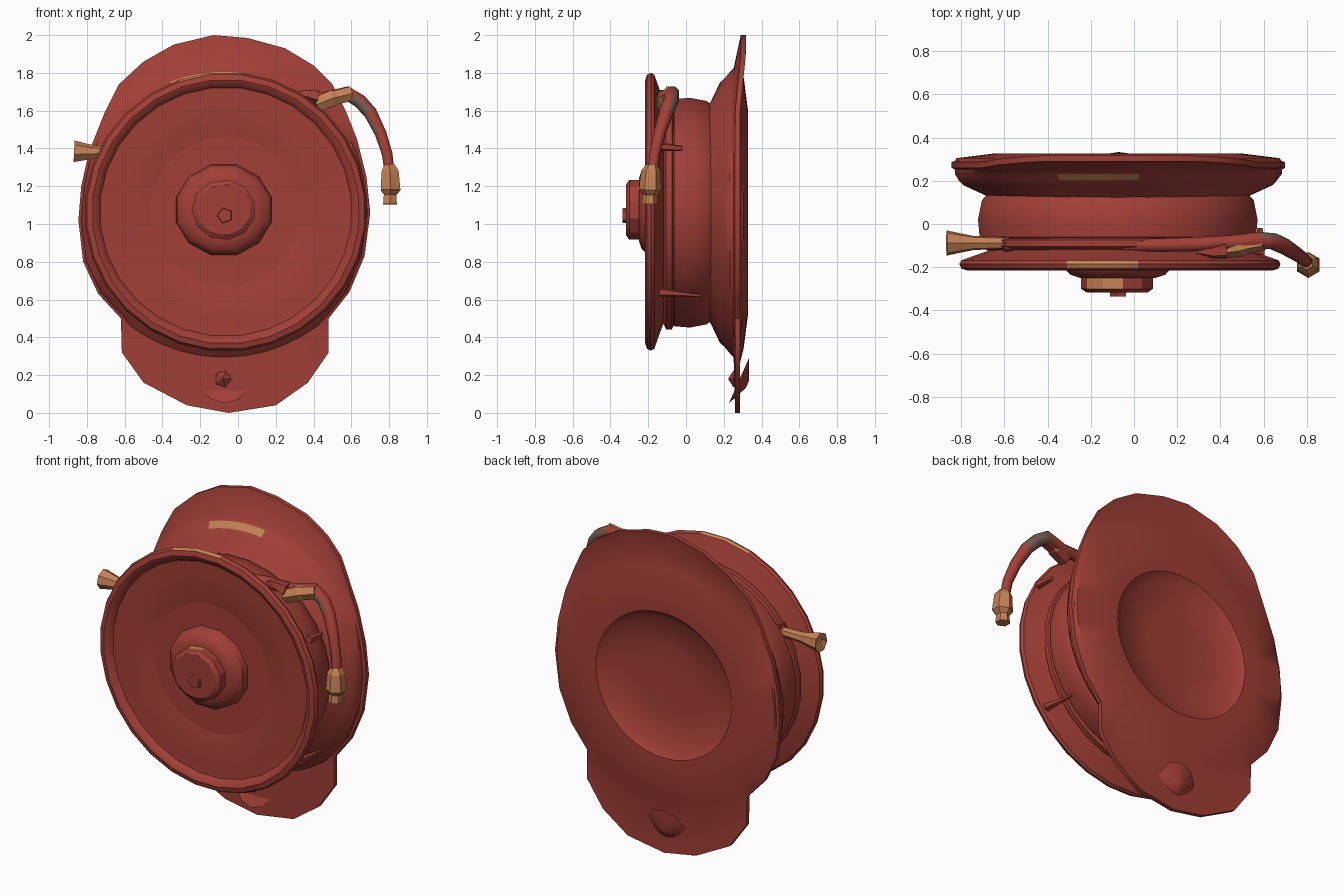
import bpy, bmesh, math
from mathutils import Vector

if "Cube" in bpy.data.objects:
    bpy.data.objects.remove(bpy.data.objects["Cube"])


def material(name, rgb):
    m = bpy.data.materials.new(name)
    m.diffuse_color = (*rgb, 1)
    m.use_nodes = True
    m.node_tree.nodes["Principled BSDF"].inputs["Base Color"].default_value = m.diffuse_color
    return m


MATS = [material("faded_red", (0.36, 0.05, 0.038)),
        material("worn_brass", (0.56, 0.22, 0.09)),
        material("grey_rubber", (0.17, 0.10, 0.08))]
RED, BRASS, GREY = 0, 1, 2


def loft(name, rings, rule=lambda c, n: RED, smooth=35):
    """Skin a list of equal-length rings, cap both ends, colour by rule."""
    bm = bmesh.new()
    vs = [[bm.verts.new(p) for p in r] for r in rings]
    n = len(vs[0])
    for a, b in zip(vs, vs[1:]):
        for i in range(n):
            j = (i + 1) % n
            bm.faces.new((a[i], a[j], b[j], b[i]))
    bm.faces.new(vs[0])
    bm.faces.new(vs[-1])
    bmesh.ops.recalc_face_normals(bm, faces=bm.faces)
    for f in bm.faces:
        f.material_index = rule(f.calc_center_median(), f.normal)
    me = bpy.data.meshes.new(name)
    bm.to_mesh(me)
    bm.free()
    for m in MATS:
        me.materials.append(m)
    ob = bpy.data.objects.new(name, me)
    bpy.context.collection.objects.link(ob)
    if smooth:
        bpy.ops.object.select_all(action='DESELECT')
        ob.select_set(True)
        bpy.context.view_layer.objects.active = ob
        bpy.ops.object.shade_smooth_by_angle(angle=math.radians(smooth))
    return ob


def lathe(name, profile, sides, cx, cz, sx=1.0, **kw):
    """Revolve (radius, y) points about a y-parallel axis."""
    ang = [2 * math.pi * (i + 0.5) / sides for i in range(sides)]
    return loft(name, [[(cx + sx * r * math.cos(a), y, cz + r * math.sin(a))
                        for a in ang] for r, y in profile], **kw)


def tube(name, pts, radii, sides, ref=(0, 1, 0), **kw):
    """Round tube through points with a radius at each one."""
    pts = [Vector(p) for p in pts]
    rings = []
    for i, p in enumerate(pts):
        lo, hi = pts[max(i - 1, 0)], pts[min(i + 1, len(pts) - 1)]
        d = (hi - lo).normalized()
        u = d.cross(Vector(ref)).normalized()
        v = d.cross(u)
        rings.append([p + radii[i] * (u * math.cos(a) + v * math.sin(a))
                      for a in (2 * math.pi * (k + 0.5) / sides for k in range(sides))])
    return loft(name, rings, **kw)


CX, CZ = -0.075, 1.06

# Back plate: outline with raised top and bottom tab, flared towards the drum
outline = [(0.70, 1.06), (0.68, 1.25), (0.63, 1.45), (0.57, 1.6), (0.5, 1.74),
           (0.4, 1.84), (0.25, 1.93), (0.05, 1.985), (-0.13, 2.0), (-0.34, 1.95),
           (-0.5, 1.86), (-0.63, 1.74), (-0.71, 1.58), (-0.79, 1.38), (-0.83, 1.2),
           (-0.845, 1.02), (-0.82, 0.8), (-0.74, 0.63), (-0.62, 0.5), (-0.615, 0.32),
           (-0.5, 0.16), (-0.27, 0.04), (-0.05, 0.0), (0.2, 0.04), (0.37, 0.16),
           (0.48, 0.32), (0.48, 0.5), (0.59, 0.64), (0.67, 0.83)]
edge = []
for (x0, z0), (x1, z1) in zip(outline, outline[1:] + outline[:1]):
    edge += [(x0, z0), ((x0 + x1) / 2, (z0 + z1) / 2)]


def plate_ring(r, y, tab_y=None):
    ring = []
    for x, z in edge:
        a = math.atan2(z - CZ, (x - CX) / 1.04)
        px, pz = 1.04 * r * math.cos(a), r * math.sin(a)
        k = min(1, 0.98 * math.hypot(x - CX, z - CZ) / math.hypot(px, pz))
        yy = tab_y if tab_y and z < 0.4 else y
        ring.append((CX + k * px, yy, CZ + k * pz))
    return ring


def edge_ring(y):
    return [(x, y + 0.03 * max(0, min(1, (z - 1.6) / 0.3)), z) for x, z in edge]


def plate_rule(c, n):
    on_band = 0.205 < c.y < 0.24 and n.y < 0
    return BRASS if on_band and c.z > 1.7 and -0.33 < c.x < 0.04 else RED


loft("back_plate", [plate_ring(0.565, 0.10), plate_ring(0.585, 0.13),
                    plate_ring(0.69, 0.18), plate_ring(0.71, 0.203),
                    plate_ring(0.745, 0.232), plate_ring(0.765, 0.252),
                    edge_ring(0.26), edge_ring(0.287),
                    plate_ring(0.80, 0.292, 0.285), plate_ring(0.72, 0.305),
                    plate_ring(0.55, 0.327), plate_ring(0.45, 0.325),
                    plate_ring(0.40, 0.285), plate_ring(0.2, 0.27)],
     plate_rule)

# Swollen tab centre and its bolt
tube("tab_bulge", [(-0.07, 0.28, 0.17), (-0.07, 0.325, 0.15)], [0.13, 0.02], 10, (0, 0, 1))
tube("tab_bolt", [(-0.08, 0.28, 0.18), (-0.08, 0.25, 0.18), (-0.08, 0.225, 0.18)],
     [0.05, 0.045, 0.005], 5, (0, 0, 1), smooth=0)

# Drum
lathe("drum", [(0.57, 0.14), (0.595, 0.11), (0.612, 0.02), (0.605, -0.06), (0.57, -0.10),
               (0.57, -0.16)], 28, CX, CZ, 1.065)


# Front disc with rolled rim and dished face; paint is worn off the top rim
def rim_rule(c, n):
    a = math.degrees(math.atan2(c.z - CZ, c.x + 0.065))
    r = math.hypot(c.x + 0.065, c.z - CZ)
    worn = 80 < a < 103 or 118 < a < 128
    return BRASS if worn and r > 0.725 and n.z > 0.6 else RED


lathe("front_disc", [(0.55, -0.10), (0.61, -0.125), (0.68, -0.15), (0.73, -0.168),
                     (0.74, -0.185), (0.73, -0.207), (0.70, -0.216), (0.675, -0.205),
                     (0.66, -0.182), (0.58, -0.178), (0.46, -0.178), (0.38, -0.155),
                     (0.24, -0.15)], 28, -0.065, 1.065, 1.012, rule=rim_rule)

# Stepped hub and small knob
lathe("hub_collar", [(0.25, -0.14), (0.242, -0.205), (0.215, -0.235), (0.17, -0.25)],
      12, -0.075, 1.075, 1.06)
lathe("hub_cap", [(0.16, -0.23), (0.16, -0.30), (0.135, -0.318)], 11, -0.075, 1.075, 1.06,
      rule=lambda c, n: BRASS if n.z > 0.7 and n.x < 0.3 else RED, smooth=30)
lathe("hub_knob", [(0.045, -0.30), (0.04, -0.335)], 5, -0.07, 1.045, smooth=0)

# Hose: wrapped turn on the drum, then the free end hanging down on the right
lathe("hose_turn", [(0.59, -0.06), (0.622, -0.075), (0.622, -0.105), (0.59, -0.12)],
      28, CX, CZ, 1.04)
tube("hose", [(-0.05, -0.10, 1.64), (0.25, -0.095, 1.665), (0.45, -0.085, 1.665),
              (0.58, -0.075, 1.69), (0.645, -0.08, 1.65), (0.70, -0.105, 1.59),
              (0.755, -0.14, 1.48), (0.79, -0.165, 1.37), (0.805, -0.18, 1.25)],
     [0.03, 0.035, 0.035, 0.042, 0.04, 0.038, 0.033, 0.03, 0.028], 8, smooth=50,
     rule=lambda c, n: GREY if 0.59 < c.x < 0.72 and n.x - n.y * 0.5 + n.z * 0.3 < 0.6 else RED)
tube("hose_coupling", [(0.41, -0.115, 1.63), (0.50, -0.10, 1.665), (0.52, -0.095, 1.67),
                       (0.60, -0.08, 1.69)], [0.045, 0.05, 0.044, 0.044], 6, smooth=0,
     rule=lambda c, n: RED if n.z < -0.5 else BRASS)
tube("hose_clip", [(0.29, -0.13, 1.69), (0.36, -0.13, 1.685), (0.42, -0.12, 1.67)],
     [0.006, 0.03, 0.045], 5, smooth=0)

# Nozzle at the hose end
tube("nozzle", [(0.80, -0.18, 1.31), (0.805, -0.185, 1.28), (0.808, -0.19, 1.18),
                (0.805, -0.19, 1.155), (0.805, -0.192, 1.105)],
     [0.032, 0.052, 0.06, 0.038, 0.042], 6, smooth=0, rule=lambda c, n: BRASS)

# Inlet on the left: base flange, pipe and flared mouth
tube("inlet_base", [(-0.56, -0.09, 1.38), (-0.60, -0.09, 1.38)], [0.055, 0.05], 6, smooth=0)
tube("inlet_pipe", [(-0.58, -0.088, 1.38), (-0.74, -0.088, 1.38), (-0.80, -0.088, 1.38),
                    (-0.868, -0.088, 1.382), (-0.845, -0.088, 1.382)],
     [0.028, 0.033, 0.045, 0.06, 0.03], 7, smooth=0, rule=lambda c, n: BRASS)

# Guide pins beside the drum
for i, (x, z) in enumerate([(0.585, 1.41), (0.52, 0.64)]):
    tube(f"guide_pin_{i + 1}", [(x, -0.14, z), (x, -0.02, z - 0.01), (x, 0.08 - 0.1 * (1 - i), z - 0.02)],
         [0.025, 0.014, 0.008], 5, (0, 0, 1), smooth=0)
